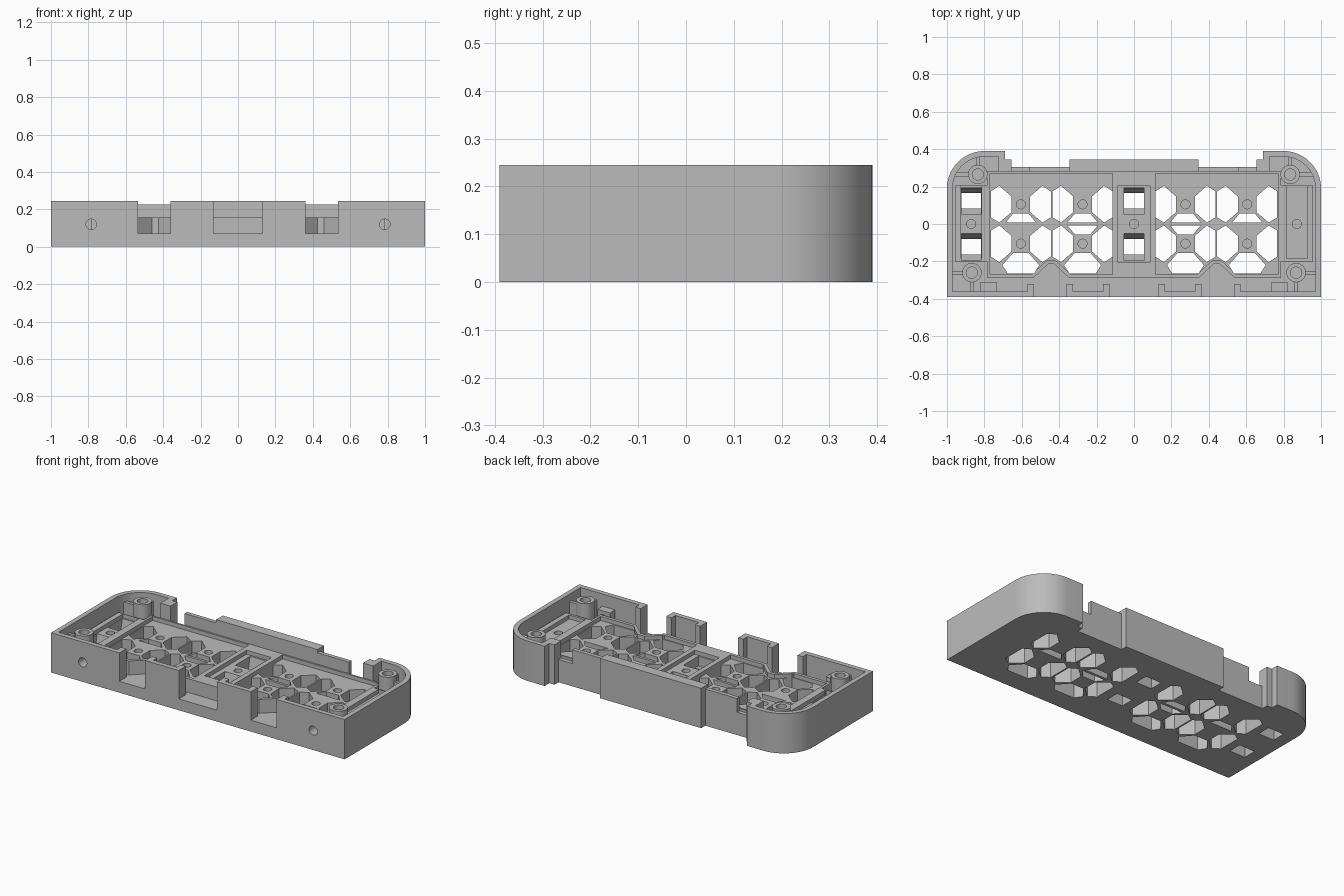
import bpy, bmesh
from math import sin, cos, pi, radians
from mathutils import Matrix

if "Cube" in bpy.data.objects:
    bpy.data.objects.remove(bpy.data.objects["Cube"])

gray = bpy.data.materials.new("matte gray")
gray.use_nodes = True
GRAY = (0.5, 0.5, 0.5, 1)
gray.diffuse_color = GRAY
gray.node_tree.nodes["Principled BSDF"].inputs["Base Color"].default_value = GRAY

TOP, FLOOR, DECK, PIT = 0.245, 0.07, 0.155, 0.13


def prism(name, pts, z0, z1, matrix=None):
    """Extrude a flat outline from z0 to z1, optionally reoriented."""
    bm = bmesh.new()
    face = bm.faces.new([bm.verts.new((x, y, z0)) for x, y in pts])
    out = bmesh.ops.extrude_face_region(bm, geom=[face])
    verts = [v for v in out["geom"] if isinstance(v, bmesh.types.BMVert)]
    bmesh.ops.translate(bm, verts=verts, vec=(0, 0, z1 - z0))
    if matrix:
        bm.transform(matrix)
    bmesh.ops.recalc_face_normals(bm, faces=bm.faces)
    mesh = bpy.data.meshes.new(name)
    bm.to_mesh(mesh)
    bm.free()
    mesh.materials.append(gray)
    obj = bpy.data.objects.new(name, mesh)
    bpy.context.collection.objects.link(obj)
    return obj


def box(name, x0, x1, y0, y1, z0, z1):
    x0, x1 = sorted((x0, x1))
    return prism(name, [(x0, y0), (x1, y0), (x1, y1), (x0, y1)], z0, z1)


def circle(x, y, r, n=24, turn=0.0):
    return [(x + r * cos(2 * pi * i / n + turn), y + r * sin(2 * pi * i / n + turn))
            for i in range(n)]


def arc(r):
    return [(0.8 + r * cos(radians(a)), 0.19 + r * sin(radians(a)))
            for a in range(0, 91, 6)]


def mirrored(half):
    """Complete an outline given by its +x half."""
    return half + [(-x, y) for x, y in reversed(half) if x > 0]


def cut(obj, cutters):
    for c in cutters:
        c.hide_render = True
        mod = obj.modifiers.new("cut", "BOOLEAN")
        mod.operation, mod.solver, mod.object = "DIFFERENCE", "EXACT", c
    bpy.context.view_layer.update()
    graph = bpy.context.evaluated_depsgraph_get()
    mesh = bpy.data.meshes.new_from_object(obj.evaluated_get(graph))
    obj.modifiers.clear()
    obj.data = mesh


def smooth(obj):
    bpy.ops.object.select_all(action="DESELECT")
    obj.select_set(True)
    bpy.context.view_layer.objects.active = obj
    bpy.ops.object.shade_smooth_by_angle(angle=radians(30))


# Lattice windows: an octagon split by diagonal ribs around a square hub
windows = []
W, H, R, C = 0.16, 0.05, 0.016, 0.07
for cx in (-0.605, -0.275, 0.275, 0.605):
    for sy in (-1, 1):
        cy = 0.105 * sy
        for k in range(4):
            # the side toward the middle rib is cut short
            far = 0.097 if (k, sy) in ((0, 1), (2, -1)) else W
            e = min(far - R, 0.5 * (W + C) - R)
            f = min(C, e) if far == W else e
            pts = [(-H + R / 2, -H), (-e, -e - R), (-f, -far),
                   (f, -far), (e, -e - R), (H - R / 2, -H)]
            if far != W:
                pts = [(-H + R / 2, -H), (-far + R, -far), (far - R, -far), (H - R / 2, -H)]
            elif k % 2:
                # side windows stop at the rib shared by both rows
                lim = 0.097
                inward = -1 if (k == 1) == (sy > 0) else 1
                pts = [(max(x, -lim) if inward < 0 else min(x, lim), y) for x, y in pts]
            turn = Matrix.Translation((cx, cy, 0)) @ Matrix.Rotation(k * pi / 2, 4, "Z")
            windows.append(prism("window_cutter", pts, -0.02, 0.3, turn))

# Sloped contact windows in the three panels
contacts = []
yz = Matrix(((0, 0, 1, 0), (1, 0, 0, 0), (0, 1, 0, 0), (0, 0, 0, 1)))
for cx in (-0.87, 0, 0.87):
    for dy in (0, -0.245):
        profile = [(0.163, -0.01), (0.2, 0.16), (0.05, 0.16),
                   (0.05, 0.07), (0.083, 0.07), (0.083, -0.01)]
        contacts.append(prism("contact_cutter", [(y + dy, z) for y, z in profile],
                              cx - 0.053, cx + 0.053, yz))

# Outer shell
outer = mirrored([(0, -0.39), (1, -0.39)] + arc(0.2) +
                 [(0.69, 0.39), (0.69, 0.345), (0.655, 0.345), (0.655, 0.305),
                  (0.345, 0.305), (0.345, 0.345), (0, 0.345)])
cavity = mirrored([(0, -0.36), (0.97, -0.36)] + arc(0.17) +
                  [(0.725, 0.36), (0.725, 0.28), (0, 0.28)])
shell = prism("tray_shell", outer, 0, TOP)
shell_cuts = [prism("cavity_cutter", cavity, FLOOR, 0.3),
              box("center_slot_cutter", -0.13, 0.13, -0.45, -0.33, FLOOR, 0.3)]
to_front = Matrix.Rotation(pi / 2, 4, "X")
screw_holes = []
for s in (-1, 1):
    shell_cuts += [
        box("front_slot_cutter", s * 0.36, s * 0.535, -0.45, -0.33, FLOOR, 0.3),
        box("rear_notch_cutter", s * 0.56, s * 0.655, 0.27, 0.32, 0.14, 0.3),
        box("rear_step_cutter", s * 0.345, s * 0.6, 0.27, 0.32, 0.225, 0.3)]
    screw_holes.append(prism("screw_cutter", circle(s * 0.785, 0.12, 0.028),
                             0.29, 0.42, to_front))
cut(shell, shell_cuts + screw_holes + windows + contacts)
smooth(shell)

# Raised deck with two lattice recesses and a center panel
deck_outline = mirrored([(0, -0.29), (0.345, -0.29), (0.425, -0.215), (0.46, -0.215),
                         (0.54, -0.29), (0.785, -0.29), (0.785, 0.28), (0, 0.28)])
deck = prism("lattice_deck", deck_outline, FLOOR, DECK)
pit = [(0.115, -0.27), (0.337, -0.27), (0.418, -0.195), (0.467, -0.195),
       (0.548, -0.27), (0.77, -0.27), (0.77, 0.27), (0.115, 0.27)]
deck_cuts = [prism("pit_cutter", [(s * x, y) for x, y in pit], PIT, 0.3) for s in (-1, 1)]
deck_cuts.append(box("panel_cutter", -0.085, 0.085, -0.205, 0.205, PIT, 0.3))
pins = [prism("pin_cutter", circle(x, y, 0.024), 0.09, 0.3)
        for x in (-0.605, -0.275, 0.275, 0.605) for y in (-0.105, 0.105)]
pins.append(prism("pin_cutter", circle(0, 0, 0.024), 0.09, 0.3))
cut(deck, deck_cuts + windows + contacts + pins)
smooth(deck)

for s, side in ((1, "left"), (-1, "right")):
    # Side contact panel
    panel = box(side + "_contact_panel", s * 0.785, s * 0.957, -0.2, 0.205, FLOOR, DECK)
    pin = prism("pin_cutter", circle(s * 0.87, 0, 0.024), 0.09, 0.3)
    cut(panel, [box("panel_cutter", s * 0.815, s * 0.925, -0.185, 0.202, PIT, 0.3), pin]
        + contacts)
    smooth(panel)
    pins.append(pin)

    # Screw bosses and their ribs
    for x, y, place in ((0.867, -0.26, "front"), (0.835, 0.265, "rear")):
        boss = prism(f"{side}_{place}_boss", circle(s * x, y, 0.052), FLOOR, 0.235)
        bore = prism("bore_cutter", circle(s * x, y, 0.03), 0.1, 0.3)
        cut(boss, [bore])
        smooth(boss)
        pins.append(bore)
        wall = -0.365 if y < 0 else 0.365
        lo, hi = sorted((y + (0.045 if y > 0 else -0.045), wall))
        box(f"{side}_{place}_rib", s * (x - 0.01), s * (x + 0.01), lo, hi, FLOOR, 0.2)
        box(f"{side}_{place}_side_rib", s * (x + 0.045), s * 0.972,
            y - 0.01, y + 0.01, FLOOR, 0.2)

    # Housing behind the front screw hole
    housing = box(side + "_screw_housing", s * 0.735, s * 0.82, -0.362, -0.31, FLOOR, 0.17)
    cut(housing, screw_holes)

    # Pillars beside the front slots
    for i, (a, b) in enumerate(((0.13, 0.165), (0.325, 0.36), (0.535, 0.57))):
        box(f"{side}_slot_pillar_{i + 1}", s * a, s * b, -0.362, -0.322, FLOOR, TOP)

# Remove the used cutters
for c in [*windows, *contacts, *shell_cuts, *screw_holes, *deck_cuts, *pins]:
    bpy.data.objects.remove(c)
for c in [o for o in bpy.data.objects if o.name.startswith("panel_cutter")]:
    bpy.data.objects.remove(c)
